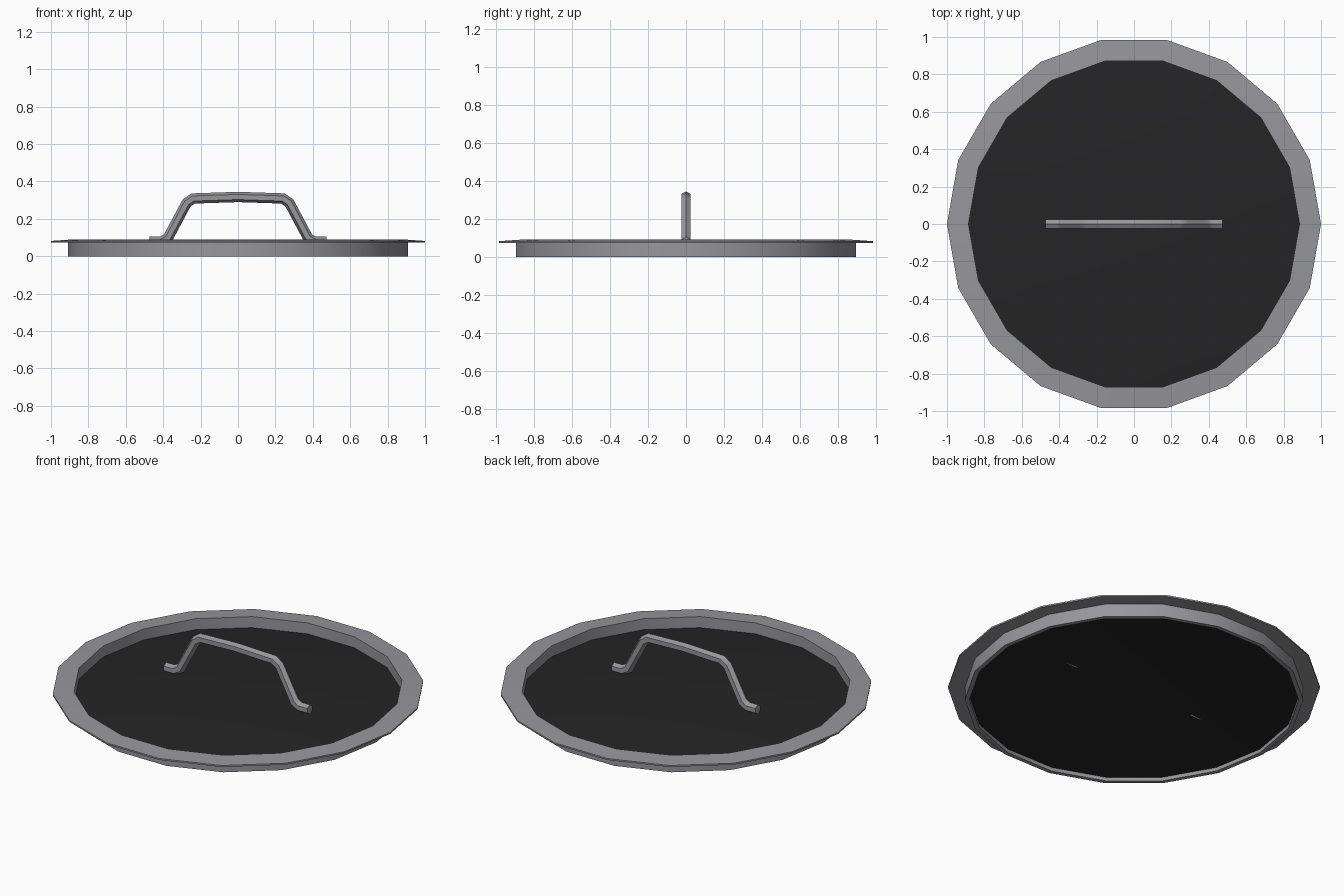
import bpy
import bmesh
from math import radians, tau
from mathutils import Matrix, Vector

SIDES = 18

cube = bpy.data.objects.get("Cube")
if cube:
    bpy.data.objects.remove(cube)


def material(name, colour):
    mat = bpy.data.materials.new(name)
    mat.use_nodes = True
    mat.diffuse_color = (*colour, 1)
    mat.node_tree.nodes["Principled BSDF"].inputs["Base Color"].default_value = (*colour, 1)
    return mat


def finish(bm, name, mat):
    bmesh.ops.remove_doubles(bm, verts=bm.verts, dist=0.0001)
    bmesh.ops.recalc_face_normals(bm, faces=bm.faces)
    mesh = bpy.data.meshes.new(name)
    bm.to_mesh(mesh)
    bm.free()
    mesh.materials.append(mat)
    obj = bpy.data.objects.new(name, mesh)
    bpy.context.collection.objects.link(obj)
    bpy.ops.object.select_all(action="DESELECT")
    obj.select_set(True)
    bpy.context.view_layer.objects.active = obj
    bpy.ops.object.shade_smooth_by_angle(angle=radians(35))
    return obj


def bridge(bm, a, b):
    n = len(a)
    for i in range(n):
        bm.faces.new((a[i], a[(i + 1) % n], b[(i + 1) % n], b[i]))


def lathe(name, profile, mat):
    """Turn a closed (radius, z) profile around the z axis."""
    bm = bmesh.new()
    rings = [[bm.verts.new(Matrix.Rotation(tau * i / SIDES, 3, "Z") @ Vector((r, 0, z)))
              for r, z in profile] for i in range(SIDES)]
    for i in range(SIDES):
        bridge(bm, rings[i], rings[(i + 1) % SIDES])
    bmesh.ops.dissolve_degenerate(bm, dist=0.0001, edges=bm.edges)
    return finish(bm, name, mat)


def tube(name, path, radius, mat, sides=6):
    """Sweep a polygon, corner up, along a path in the xz plane with mitred bends."""
    bm = bmesh.new()
    points = [Vector((x, 0, z)) for x, z in path]
    rings = []
    for i, p in enumerate(points):
        before = (p - points[i - 1]).normalized() if i else None
        after = (points[i + 1] - p).normalized() if i + 1 < len(points) else None
        before, after = before or after, after or before
        along = (before + after).normalized()
        up = Vector((-along.z, 0, along.x)) / along.dot(before)
        ring = []
        for k in range(sides):
            turn = Matrix.Rotation(tau * k / sides, 3, "X") @ Vector((0, 0, radius))
            ring.append(bm.verts.new(p + up * turn.z + Vector((0, turn.y, 0))))
        rings.append(ring)
    for a, b in zip(rings, rings[1:]):
        bridge(bm, a, b)
    bm.faces.new(rings[0])
    bm.faces.new(rings[-1])
    return finish(bm, name, mat)


steel = material("grey steel", (0.31, 0.31, 0.33))
glass = material("dark glass", (0.018, 0.018, 0.018))

# Metal band with an outward flange
lathe("rim", [(0.885, 0), (0.91, 0), (0.91, 0.076), (1, 0.073),
              (1, 0.082), (0.885, 0.09)], steel)

# Shallow domed pane set inside the band
dome = [(r, 0.0645 - 0.0505 * r * r) for r in (0, 0.22, 0.44, 0.66, 0.89)]
lathe("glass_pane", dome + [(r, z - 0.003) for r, z in reversed(dome)], glass)

# Arched handle with flat feet, mirrored about the middle
half = [(0.472, 0.077), (0.41, 0.077), (0.375, 0.097), (0.275, 0.285), (0.24, 0.309)]
tube("handle", [(-x, z) for x, z in half] + [(0, 0.317)] + half[::-1], 0.0275, steel)
